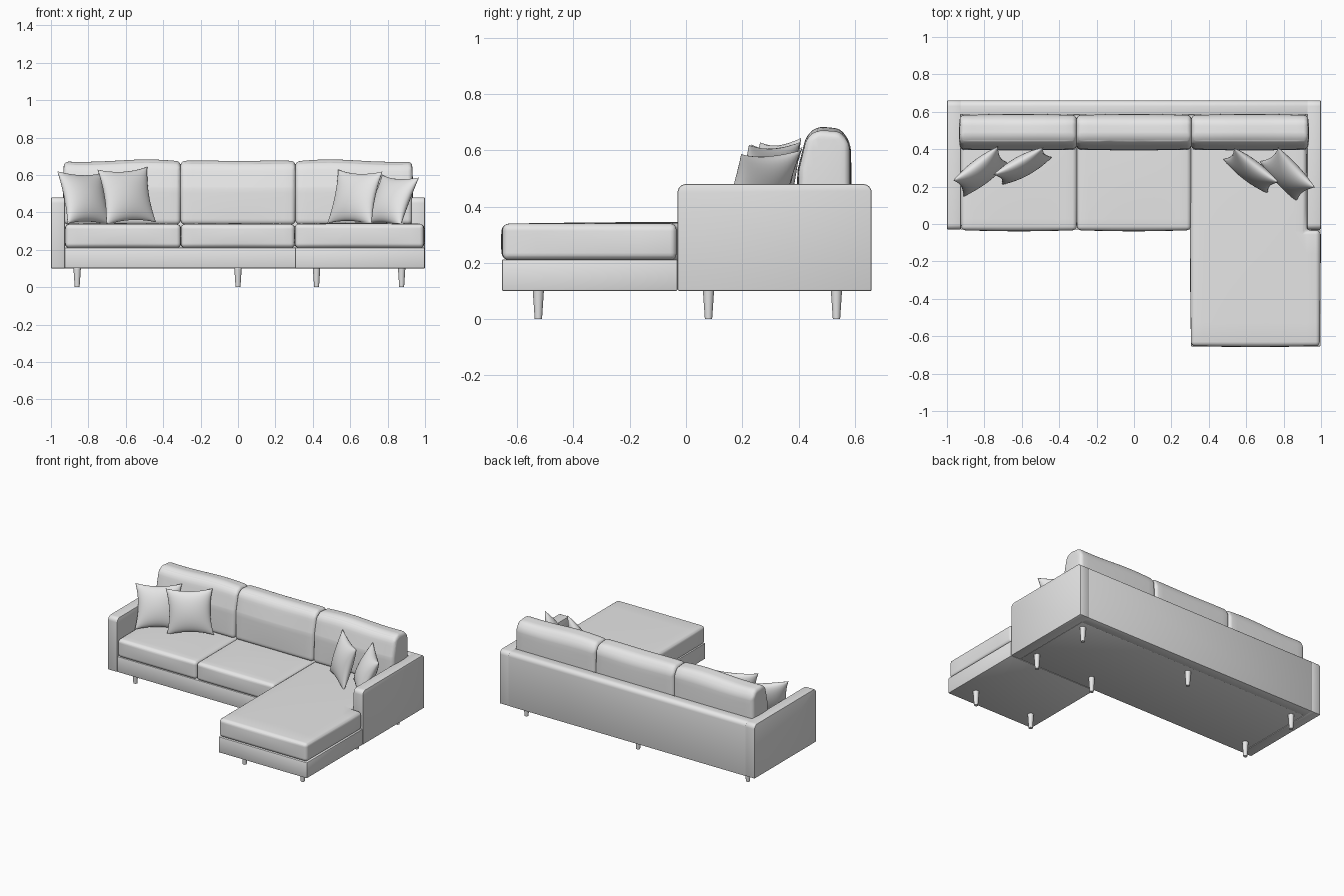
import bpy, bmesh, math
from mathutils import Matrix, Vector

if "Cube" in bpy.data.objects:
    bpy.data.objects.remove(bpy.data.objects["Cube"], do_unlink=True)

GREY = (0.8, 0.8, 0.8, 1)
fabric = bpy.data.materials.new("light_grey")
fabric.use_nodes = True
fabric.diffuse_color = GREY
for node in fabric.node_tree.nodes:
    if node.type == "BSDF_PRINCIPLED":
        node.inputs["Base Color"].default_value = GREY


def finish(name, bm, angle=40):
    """Turn a bmesh into a smooth-shaded object with sharp edges kept."""
    bmesh.ops.recalc_face_normals(bm, faces=bm.faces)
    mesh = bpy.data.meshes.new(name)
    bm.to_mesh(mesh)
    bm.free()
    mesh.materials.append(fabric)
    mesh.shade_smooth()
    mesh.set_sharp_from_angle(angle=math.radians(angle))
    obj = bpy.data.objects.new(name, mesh)
    bpy.context.collection.objects.link(obj)
    return obj


def prism(outline, lo, hi, axis, radius, segments):
    """Extrude an outline along x or z and round its sharp edges."""
    bm = bmesh.new()
    place = (lambda a, b, d: (d, a, b)) if axis == "x" else (lambda a, b, d: (a, b, d))
    ends = [[bm.verts.new(place(a, b, d)) for a, b in outline] for d in (lo, hi)]
    for ring in ends:
        bm.faces.new(ring)
    n = len(outline)
    for i in range(n):
        j = (i + 1) % n
        bm.faces.new((ends[0][i], ends[0][j], ends[1][j], ends[1][i]))
    bmesh.ops.recalc_face_normals(bm, faces=bm.faces)
    edges = [e for e in bm.edges if e.calc_face_angle(0) > 0.3]
    bmesh.ops.bevel(bm, geom=edges, offset=radius, segments=segments,
                    profile=0.5, affect="EDGES", clamp_overlap=True)
    return bm


def rect(x0, y0, x1, y1):
    return [(x0, y0), (x1, y0), (x1, y1), (x0, y1)]


def arc(cx, cy, r, start, steps=6):
    """Quarter-circle points for a rounded corner."""
    turns = [math.radians(start + 90 * i / steps) for i in range(steps + 1)]
    return [(cx + r * math.cos(t), cy + r * math.sin(t)) for t in turns]


def puff(bm, amount, wave=0.0, phase=0.0):
    """Slice a rounded block and swell its faces like stuffed upholstery."""
    lo = Vector([min(v.co[a] for v in bm.verts) for a in range(3)])
    hi = Vector([max(v.co[a] for v in bm.verts) for a in range(3)])
    mid, half = (lo + hi) / 2, (hi - lo) / 2
    for a in range(3):
        normal = Vector([float(a == k) for k in range(3)])
        for i in range(1, 10):
            bmesh.ops.bisect_plane(bm, geom=bm.verts[:] + bm.edges[:] + bm.faces[:],
                                   plane_co=lo + normal * half[a] * i / 5, plane_no=normal)
    for v in bm.verts:
        u = [(v.co[a] - mid[a]) / half[a] for a in range(3)]
        for a in range(3):
            b, c = (a + 1) % 3, (a + 2) % 3
            v.co[a] += amount * u[a] * max(0, 1 - u[b] ** 2) * max(0, 1 - u[c] ** 2)
        v.co.z += wave * max(0, u[2]) * math.sin(3 * u[0] + phase)
    return bm


# Wooden-height frame: arms, back panel and bases
R = 0.03
side = [(-0.03, 0.1), (0.66, 0.1)] + arc(0.66 - R, 0.48 - R, R, 0) + arc(-0.03 + R, 0.48 - R, R, 90)
for label, x0, x1 in (("right_arm", -1, -0.925), ("left_arm", 0.925, 1)):
    finish(label, prism(side, x0, x1, "x", 0.006, 2))
back = [(0.585, 0.1), (0.66, 0.1)] + arc(0.66 - R, 0.48 - R, R, 0) + [(0.585, 0.48)]
finish("back_panel", prism(back, -0.93, 0.93, "x", 0.004, 2))
finish("sofa_base", prism(rect(-0.925, -0.03, 0.925, 0.585), 0.102, 0.212, "z", 0.004, 2))
finish("chaise_base", prism(rect(0.305, -0.655, 0.998, -0.03), 0.1, 0.212, "z", 0.006, 2))

# Seat cushions, the chaise one notched around the arm
for label, x0, x1 in (("right_seat_cushion", -0.923, -0.307), ("middle_seat_cushion", -0.305, 0.303)):
    finish(label, puff(prism(rect(x0, -0.033, x1, 0.58), 0.21, 0.337, "z", 0.022, 4), 0.006))
chaise = [(0.305, -0.652), (0.993, -0.652), (0.993, -0.034), (0.921, -0.034), (0.921, 0.58), (0.305, 0.58)]
finish("chaise_cushion", puff(prism(chaise, 0.21, 0.339, "z", 0.022, 4), 0.006))

# Back cushions, leaning and softly sagging along the top
pad = [(0.395, 0.335), (0.583, 0.335), (0.582, 0.625), (0.55, 0.668),
       (0.465, 0.674), (0.428, 0.645), (0.402, 0.53)]
for label, x0, x1, wave, phase in (("right_back_cushion", -0.93, -0.308, 0.006, 0.0),
                                   ("middle_back_cushion", -0.306, 0.306, 0.003, -1.6),
                                   ("left_back_cushion", 0.308, 0.93, 0.006, 3.1)):
    finish(label, puff(prism(pad, x0, x1, "x", 0.03, 4), 0.006, wave, phase), 60)


def pillow(name, centre, size, thick, yaw, lean, roll):
    """Square throw pillow with drawn-out corners."""
    bm = bmesh.new()
    n = 18
    steps = [math.sin(math.pi * (i / n - 0.5)) for i in range(n + 1)]
    for face in (-1, 1):
        grid = []
        for v in steps:
            row = []
            for u in steps:
                swell = max(0, (1 - u * u) * (1 - v * v)) ** 0.5
                x = u * (1 - 0.13 * (1 - v * v))
                z = v * (1 - 0.13 * (1 - u * u))
                row.append(bm.verts.new((x * size / 2, face * swell * thick / 2, z * size / 2)))
            grid.append(row)
        for i in range(n):
            for j in range(n):
                bm.faces.new((grid[i][j], grid[i][j + 1], grid[i + 1][j + 1], grid[i + 1][j]))
    bmesh.ops.remove_doubles(bm, verts=bm.verts, dist=0.0002)
    turn = [Matrix.Rotation(math.radians(t), 4, a) for t, a in ((yaw, "Z"), (-lean, "X"), (roll, "Y"))]
    bm.transform(Matrix.Translation(centre) @ turn[0] @ turn[1] @ turn[2])
    finish(name, bm, 80)


# Throw pillows in both corners
pillow("right_outer_pillow", (-0.82, 0.28, 0.475), 0.3, 0.11, 38, 20, 2)
pillow("right_inner_pillow", (-0.595, 0.31, 0.488), 0.305, 0.1, 28, 13, -3)
pillow("left_inner_pillow", (0.625, 0.285, 0.48), 0.3, 0.1, -37, 16, 2)
pillow("left_outer_pillow", (0.82, 0.265, 0.462), 0.29, 0.11, -46, 25, 3)

# Tapered legs
spots = [(x, y) for x in (-0.86, 0.875) for y in (0.08, 0.535)]
spots += [(0, 0.535), (0.42, 0.08), (0.42, -0.525), (0.875, -0.525)]
for i, (x, y) in enumerate(spots):
    bm = bmesh.new()
    bmesh.ops.create_cone(bm, cap_ends=True, segments=20, radius1=0.013, radius2=0.02, depth=0.104,
                          matrix=Matrix.Translation((x, y, 0.052)))
    finish(f"leg_{i + 1}", bm)
